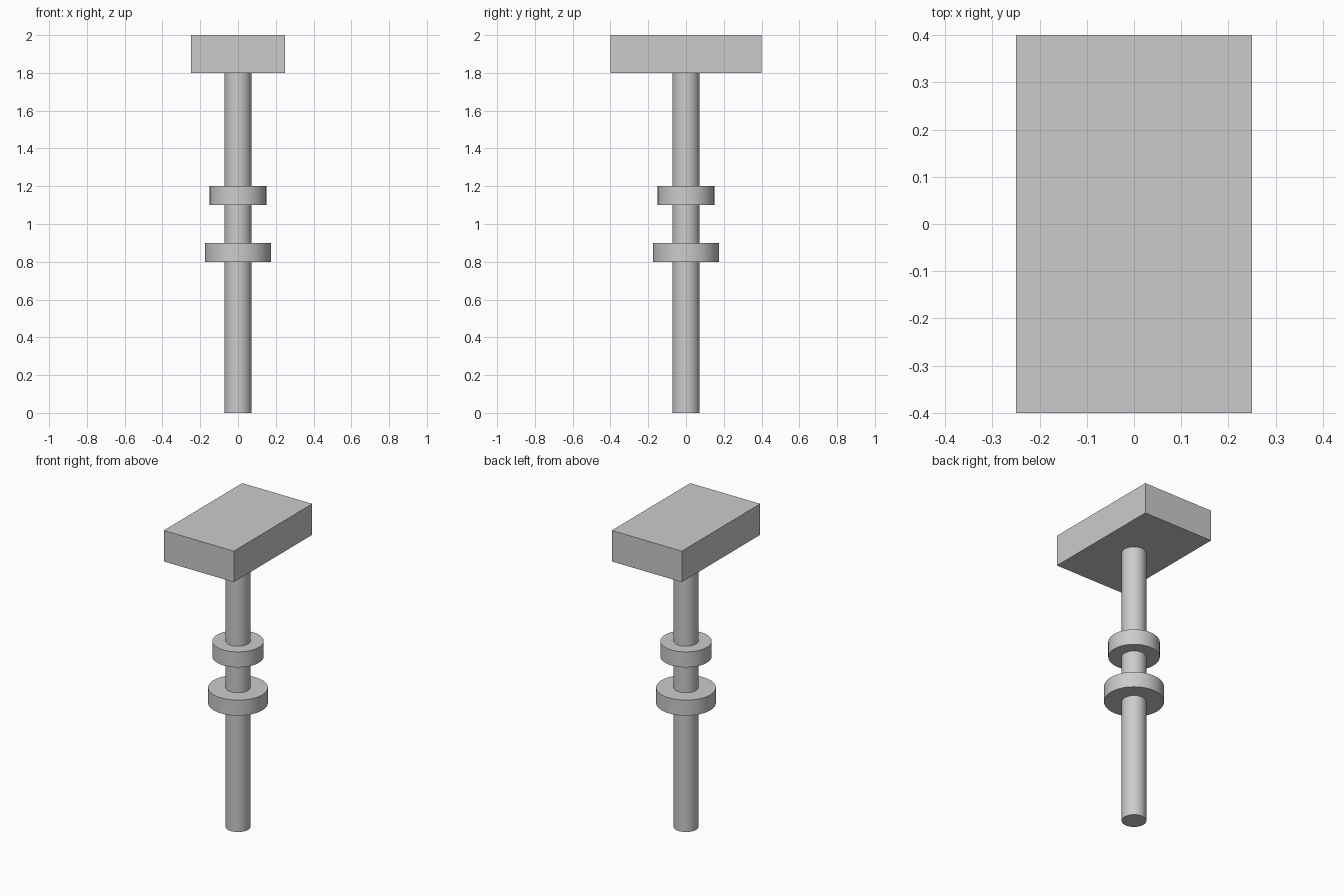
import bpy
import math

cube = bpy.data.objects.get("Cube")
if cube:
    bpy.data.objects.remove(cube, do_unlink=True)

# Single plain grey
grey = bpy.data.materials.new("plain_grey")
grey.use_nodes = True
color = (0.6, 0.6, 0.6, 1.0)
grey.diffuse_color = color
grey.node_tree.nodes["Principled BSDF"].inputs["Base Color"].default_value = color


def finish(name):
    obj = bpy.context.object
    obj.name = name
    obj.data.materials.append(grey)
    return obj


def cylinder(name, radius, bottom, top):
    bpy.ops.mesh.primitive_cylinder_add(
        vertices=64, radius=radius, depth=top - bottom,
        location=(0, 0, (bottom + top) / 2))
    finish(name)
    bpy.ops.object.shade_smooth_by_angle(angle=math.radians(30))


# Handle shaft, meeting the underside of the head
cylinder("shaft", 0.072, 0, 1.8)

# Two collars around the shaft
cylinder("lower_collar", 0.175, 0.8, 0.9)
cylinder("upper_collar", 0.15, 1.1, 1.2)

# Block head
bpy.ops.mesh.primitive_cube_add(size=1, location=(0, 0, 1.9))
head = finish("head")
head.scale = (0.5, 0.8, 0.2)
bpy.ops.object.transform_apply(location=False, rotation=False, scale=True)
